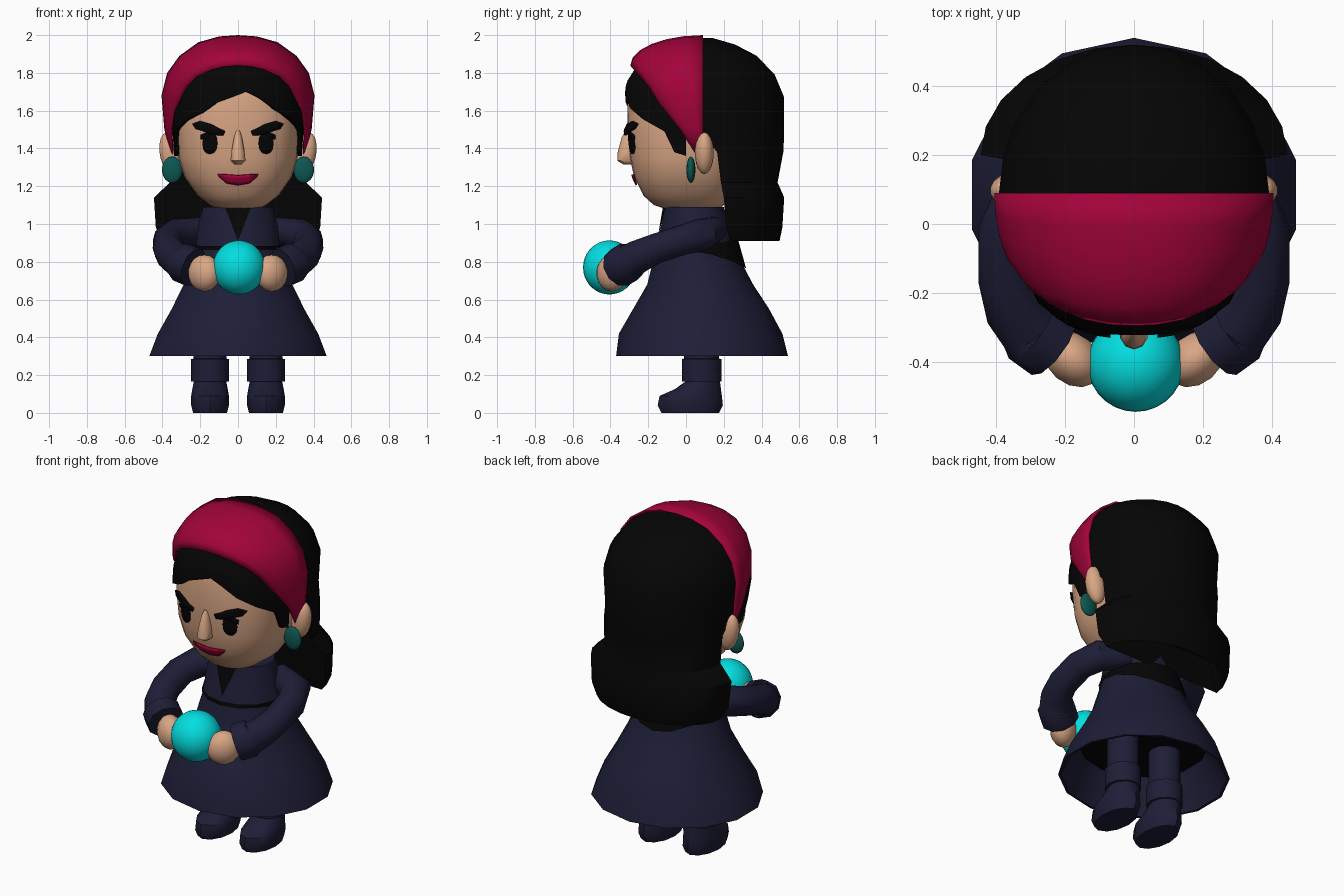
import bpy, bmesh, math
from mathutils import Vector

if "Cube" in bpy.data.objects:
    bpy.data.objects.remove(bpy.data.objects["Cube"])

def material(name, r, g, b):
    m = bpy.data.materials.new(name)
    m.diffuse_color = (r, g, b, 1)
    m.use_nodes = True
    m.node_tree.nodes["Principled BSDF"].inputs["Base Color"].default_value = m.diffuse_color
    return m

NAVY = material("navy cloth", .0125, .0125, .038)
BLACK = material("black", .0015, .0015, .0015)
RED = material("crimson", .36, .001, .042)
SKIN = material("skin", .70, .385, .235)
CYAN = material("cyan", .001, .73, .75)
TEAL = material("dark teal", .004, .095, .085)

def finish(name, verts, faces, *mats, angle=42):
    me = bpy.data.meshes.new(name)
    me.from_pydata([tuple(v) for v in verts], [], faces)
    bm = bmesh.new()
    bm.from_mesh(me)
    bmesh.ops.recalc_face_normals(bm, faces=bm.faces)
    bm.to_mesh(me)
    bm.free()
    ob = bpy.data.objects.new(name, me)
    bpy.context.collection.objects.link(ob)
    for m in mats:
        me.materials.append(m)
    bpy.ops.object.select_all(action='DESELECT')
    ob.select_set(True)
    bpy.context.view_layer.objects.active = ob
    bpy.ops.object.shade_smooth_by_angle(angle=math.radians(angle))
    return ob

def grid_faces(rows, cols, wrap):
    return [(r * cols + c, r * cols + (c + 1) % cols,
             (r + 1) * cols + (c + 1) % cols, (r + 1) * cols + c)
            for r in range(rows - 1) for c in range(cols if wrap else cols - 1)]

def rings(name, loops, *mats, caps=True, angle=42):
    n = len(loops[0])
    verts = [v for loop in loops for v in loop]
    faces = grid_faces(len(loops), n, True)
    if caps:
        faces += [tuple(range(n)), tuple(range(len(verts) - n, len(verts)))]
    return finish(name, verts, faces, *mats, angle=angle)

def spow(v, e):
    return math.copysign(abs(v) ** e, v)

def oval(z, rx, yf, yb, n=14, x0=0, zb=None, p=2):
    """Horizontal ring; angle 0 is the front; zb bends the back to another height."""
    cy, ry, out = (yf + yb) / 2, (yb - yf) / 2, []
    for i in range(n):
        a = 2 * math.pi * i / n
        zz = z if zb is None else z + (zb - z) * ((1 - math.cos(a)) / 2) ** 3
        out.append((x0 + rx * spow(math.sin(a), 2 / p), cy - ry * spow(math.cos(a), 2 / p), zz))
    return out

def ball(name, loc, scale, mat, rot=(0, 0, 0), seg=14, rng=9):
    bpy.ops.mesh.primitive_uv_sphere_add(segments=seg, ring_count=rng, location=loc, rotation=rot)
    ob = bpy.context.object
    ob.name, ob.scale = name, scale
    ob.data.materials.append(mat)
    bpy.ops.object.shade_smooth_by_angle(angle=math.radians(60))
    return ob

# Head: rows of z, half width, front y, back y
P = 2.4
HEAD = [(1.07, .10, -.08, .16), (1.10, .15, -.17, .20), (1.15, .215, -.225, .25),
        (1.25, .285, -.275, .28), (1.35, .315, -.297, .30), (1.5, .325, -.312, .31),
        (1.65, .325, -.308, .33), (1.75, .295, -.295, .32), (1.85, .20, -.23, .28),
        (1.93, .09, -.10, .18)]
rings("head", [oval(*r, n=28, p=P) for r in HEAD], SKIN)

def head_row(z):
    for a, b in zip(HEAD, HEAD[1:]):
        if z <= b[0]:
            t = (z - a[0]) / (b[0] - a[0])
            return [a[k] + (b[k] - a[k]) * t for k in (1, 2, 3)]

def face_point(x, z, off):
    rx, yf, yb = head_row(z)
    k = max(0, 1 - abs(x / rx) ** P) ** (1 / P)
    return (x, (yf + yb) / 2 - (yb - yf) / 2 * k - off, z)

def face_plate(name, tops, bottoms, mat, sides=(1, -1), off=.006, thick=.008):
    verts, faces, cols = [], [], len(tops)
    for s in sides:
        base = len(verts)
        for t in (0, .33, .67, 1):
            for a, b in zip(tops, bottoms):
                verts.append(face_point(s * (a[0] + (b[0] - a[0]) * t), a[1] + (b[1] - a[1]) * t, off))
        faces += [tuple(base + i for i in f) for f in grid_faces(4, cols, False)]
    ob = finish(name, verts, faces, mat)
    mod = ob.modifiers.new("thickness", 'SOLIDIFY')
    mod.thickness, mod.offset = thick, 0

# Face details
arc = [math.pi * i / 10 for i in range(11)]
eye = lambda s: [(.148 - .038 * math.cos(a), 1.428 + s * .057 * math.sin(a) ** .8) for a in arc]
face_plate("eyes", eye(1), eye(-1), BLACK)
face_plate("eyelashes", [(.15, 1.488), (.18, 1.48), (.198, 1.47)],
           [(.15, 1.46), (.18, 1.45), (.195, 1.448)], BLACK, off=.01)
face_plate("eyebrows", [(.068, 1.492), (.105, 1.508), (.14, 1.528), (.2, 1.545), (.24, 1.53)],
           [(.078, 1.468), (.11, 1.47), (.145, 1.476), (.19, 1.494), (.222, 1.503)], BLACK, off=.018)
face_plate("lips", [(-.107, 1.264), (-.05, 1.262), (0, 1.257), (.05, 1.262), (.107, 1.264)],
           [(-.1, 1.25), (-.06, 1.216), (0, 1.206), (.06, 1.216), (.1, 1.25)], RED, sides=(1,), off=.009)
rings("nose", [oval(1.315, .018, -.33, -.27, 10), oval(1.335, .042, -.364, -.27, 10),
               oval(1.38, .037, -.362, -.27, 10), oval(1.46, .022, -.34, -.27, 10),
               oval(1.495, .010, -.32, -.28, 10)], SKIN, angle=60)

# Fringe: shell over the forehead, parted a little right of centre
EDGE = [(-90, 1.36), (-82, 1.38), (-74, 1.49), (-50, 1.55), (-30, 1.59), (-15, 1.645), (5, 1.70),
        (15, 1.67), (30, 1.61), (50, 1.555), (74, 1.49), (82, 1.38), (90, 1.36)]
loops = []
for k in range(8):
    loop = []
    for deg, low in EDGE:
        t, off = max(0, k - 1) / 6, (-.01 if k == 0 else .022)
        z, a = low + (1.88 - low) * t, math.radians(deg)
        rx, yf, yb = head_row(z)
        loop.append(((rx + off) * spow(math.sin(a), 2 / P),
                     (yf + yb) / 2 - ((yb - yf) / 2 + off) * spow(math.cos(a), 2 / P), z))
    loops.append(loop)
finish("fringe", [v for l in loops for v in l], grid_faces(8, len(EDGE), False), BLACK)

# Headscarf: swept from its back arch to its front edge along quarter ellipses
BACK = [(.355, .09, 1.36), (.39, .09, 1.5), (.405, .09, 1.68), (.375, .09, 1.80), (.31, .09, 1.89),
        (.21, .09, 1.962), (.1, .09, 1.993), (0, .09, 2)]
FRONT = [(.345, .05, 1.37), (.352, -.03, 1.5), (.32, -.14, 1.63), (.275, -.20, 1.725), (.22, -.245, 1.78),
         (.14, -.278, 1.818), (.07, -.292, 1.835), (0, -.295, 1.84)]
mirror = lambda pts: pts + [(-x, y, z) for x, y, z in pts[-2::-1]]
verts = []
for k in range(7):
    s = math.pi / 2 * k / 6
    for b, f in zip(mirror(BACK), mirror(FRONT)):
        verts.append((f[0] + (b[0] - f[0]) * math.cos(s), b[1] + (f[1] - b[1]) * math.sin(s),
                      f[2] + (b[2] - f[2]) * math.cos(s)))
scarf = finish("headscarf", verts, grid_faces(7, 15, False), RED)
mod = scarf.modifiers.new("thickness", 'SOLIDIFY')
mod.thickness, mod.offset = .01, -1

# Long hair, hollow below: rows of z, half width, front y, back y
HAIR = [(1.1, .34, .225, .42), (.91, .395, .235, .495), (.98, .435, .215, .51), (1.14, .445, .2, .52),
        (1.22, .36, .185, .485), (1.38, .36, .165, .515), (1.48, .375, .085, .52), (1.67, .393, .08, .52),
        (1.79, .365, .08, .47), (1.89, .29, .08, .375), (1.95, .195, .08, .26), (1.985, .07, .08, .14)]
rings("long_hair", [[(w * math.cos(a), yf + (yb - yf) * math.sin(a), z)
                     for a in [math.pi * i / 12 for i in range(13)]] for z, w, yf, yb in HAIR], BLACK)

# Dress: outside from collar to hem, then back up the inside to a black lining
DRESS = [(1.09, .19, -.115, .20), (1.0, .215, -.13, .23), (.86, .23, -.16, .26), (.68, .295, -.205, .355),
         (.55, .36, -.28, .44), (.42, .435, -.355, .51), (.30, .482, -.37, .54),
         (.30, .467, -.355, .525), (.5, .36, -.27, .43)]
dress = rings("dress", [oval(*r) for r in DRESS], NAVY, BLACK)
dress.data.polygons[-1].material_index = 1
rings("sash", [oval(.862, .24, -.168, .318, zb=.765), oval(.884, .236, -.164, .275, zb=.92)], BLACK, caps=False)
finish("neckline", [(-.07, -.108, 1.092), (0, -.122, 1.092), (.07, -.108, 1.092), (0, -.153, .91)],
       [(0, 1, 3), (1, 2, 3)], BLACK)

# Glass ball
ball("glass_ball", (.005, -.405, .77), (.14, .14, .143), CYAN, seg=28, rng=18)

SLEEVE = [((.17, .15, .97), .07), ((.32, .09, .945), .088), ((.37, -.02, .915), .082),
          ((.37, -.16, .87), .082), ((.345, -.25, .83), .088), ((.305, -.30, .80), .092),
          ((.30, -.305, .798), .106), ((.235, -.352, .77), .106), ((.235, -.352, .77), .08)]
BOOT = [(0, .09, -.13, .175), (.04, .1, -.15, .195), (.09, .1, -.14, .19), (.125, .094, -.06, .185),
        (.165, .086, -.005, .18), (.167, .1, -.022, .187), (.285, .1, -.022, .187),
        (.287, .088, -.01, .175), (.5, .088, -.01, .175)]
for s, side in ((1, "right"), (-1, "left")):
    # Sleeve with turned cuff
    loops = []
    for i, (c, r) in enumerate(SLEEVE):
        a = Vector(SLEEVE[max(0, min(i, 7) - 1)][0])
        b = Vector(SLEEVE[min(7, i + 1)][0])
        t = (b - a).normalized()
        u = t.cross(Vector((0, 0, 1))).normalized()
        v = u.cross(t)
        ring = [Vector(c) + r * (u * math.cos(k * math.pi / 5) + v * math.sin(k * math.pi / 5)) for k in range(10)]
        loops.append([(s * q.x, q.y, q.z) for q in ring])
    rings(side + "_sleeve", loops, NAVY)
    ball(side + "_hand", (s * .178, -.392, .74), (.095, .073, .098), SKIN, rot=(0, 0, s * .7))
    # Leg and boot
    rings(side + "_boot", [oval(*r, n=12, x0=s * .148) for r in BOOT], NAVY)
    # Ear and earring
    ball(side + "_ear", (s * .358, .097, 1.375), (.058, .05, .112), SKIN, rot=(0, s * .18, 0))
    ball(side + "_earring", (s * .348, .026, 1.287), (.056, .024, .07), TEAL)
